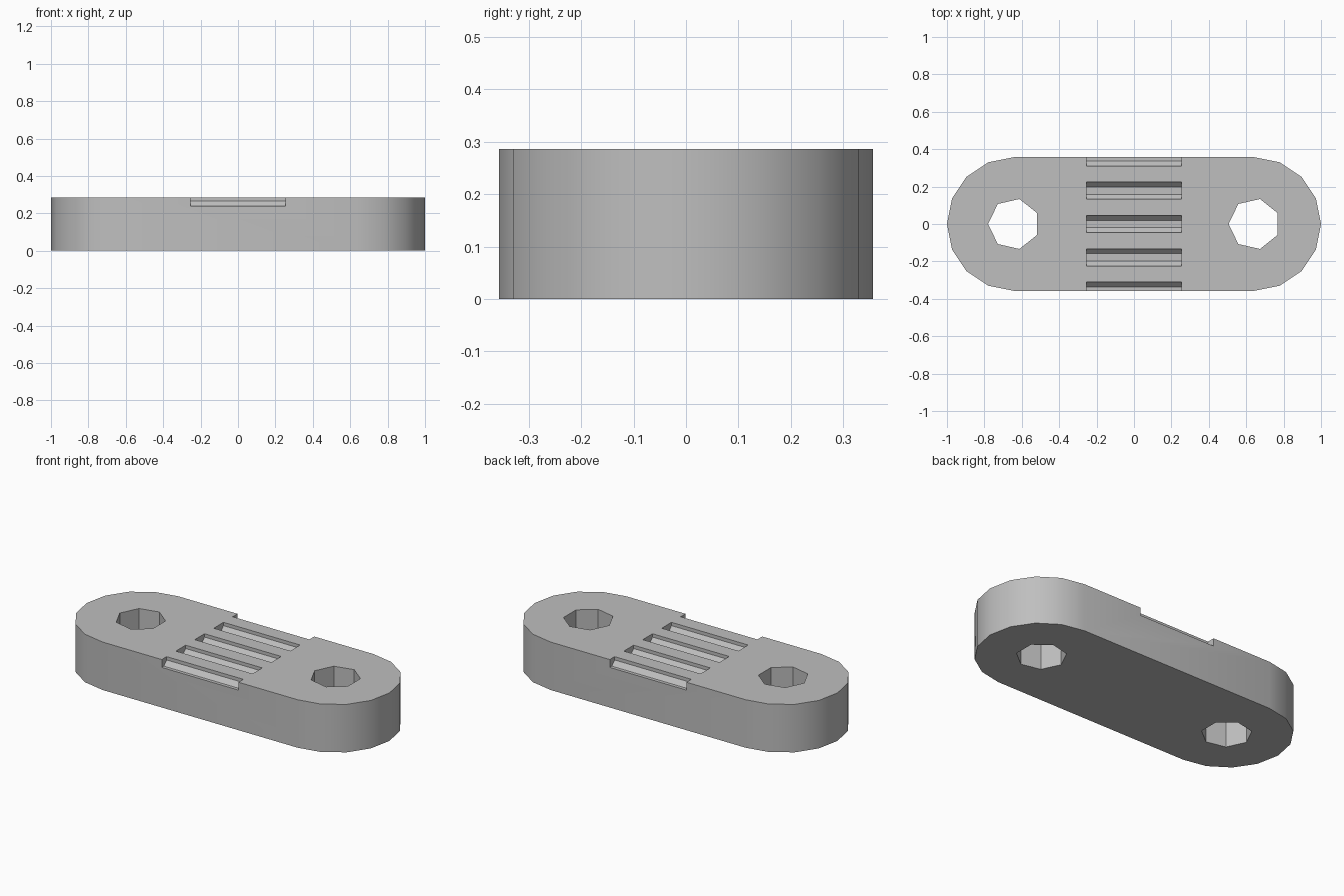
import bpy, bmesh, math
from mathutils import Vector

if "Cube" in bpy.data.objects:
    bpy.data.objects.remove(bpy.data.objects["Cube"])

HEIGHT = 0.286
END_X = 0.643       # centre of each rounded end and bolt hole
END_R = 0.357
HOLE_R = 0.137

grey = bpy.data.materials.new("plain grey")
grey.use_nodes = True
colour = (0.52, 0.52, 0.52, 1)
grey.diffuse_color = colour
grey.node_tree.nodes["Principled BSDF"].inputs["Base Color"].default_value = colour


def prism(name, points, sweep):
    """Extrude a closed loop of points along a vector."""
    bm = bmesh.new()
    face = bm.faces.new([bm.verts.new(p) for p in points])
    new = bmesh.ops.extrude_face_region(bm, geom=[face])["geom"]
    bmesh.ops.translate(bm, vec=Vector(sweep),
                        verts=[v for v in new if isinstance(v, bmesh.types.BMVert)])
    bmesh.ops.recalc_face_normals(bm, faces=bm.faces)
    mesh = bpy.data.meshes.new(name)
    bm.to_mesh(mesh)
    bm.free()
    mesh.materials.append(grey)
    obj = bpy.data.objects.new(name, mesh)
    bpy.context.collection.objects.link(obj)
    return obj


def arc(cx, radius, start, step, count, z):
    angles = [start + step * i for i in range(count)]
    return [(cx + radius * math.cos(a), radius * math.sin(a), z) for a in angles]


# Link body with two rounded ends
outline = (arc(END_X, END_R, -math.pi / 2, math.pi / 8, 9, 0)
           + arc(-END_X, END_R, math.pi / 2, math.pi / 8, 9, 0))
body = prism("link_plate", outline, (0, 0, HEIGHT))

# Seven-sided bolt holes
cutters = [prism("hole_cutter", arc(x, HOLE_R, math.pi, math.tau / 7, 7, -0.1), (0, 0, 0.6))
           for x in (-END_X, END_X)]

# Grip grooves with chamfered floors, the outer two open at the sides
wide, flat, deep = 0.046, 0.02, 0.047
section = [(-wide, 0.1), (-wide, -flat), (-flat, -deep),
           (flat, -deep), (wide, -flat), (wide, 0.1)]
for i in range(-2, 3):
    y = i * END_R / 2
    cutters.append(prism("groove_cutter",
                         [(-0.253, y + dy, HEIGHT + dz) for dy, dz in section],
                         (0.506, 0, 0)))

bpy.context.view_layer.objects.active = body
for cutter in cutters:
    cutter.hide_render = True
    mod = body.modifiers.new("cut", "BOOLEAN")
    mod.operation = "DIFFERENCE"
    mod.solver = "EXACT"
    mod.object = cutter
    bpy.ops.object.modifier_apply(modifier=mod.name)
    bpy.data.objects.remove(cutter)

# Smooth the rounded ends, keep holes and grooves crisp
bpy.ops.object.select_all(action="DESELECT")
body.select_set(True)
bpy.ops.object.shade_smooth_by_angle(angle=math.radians(30))
